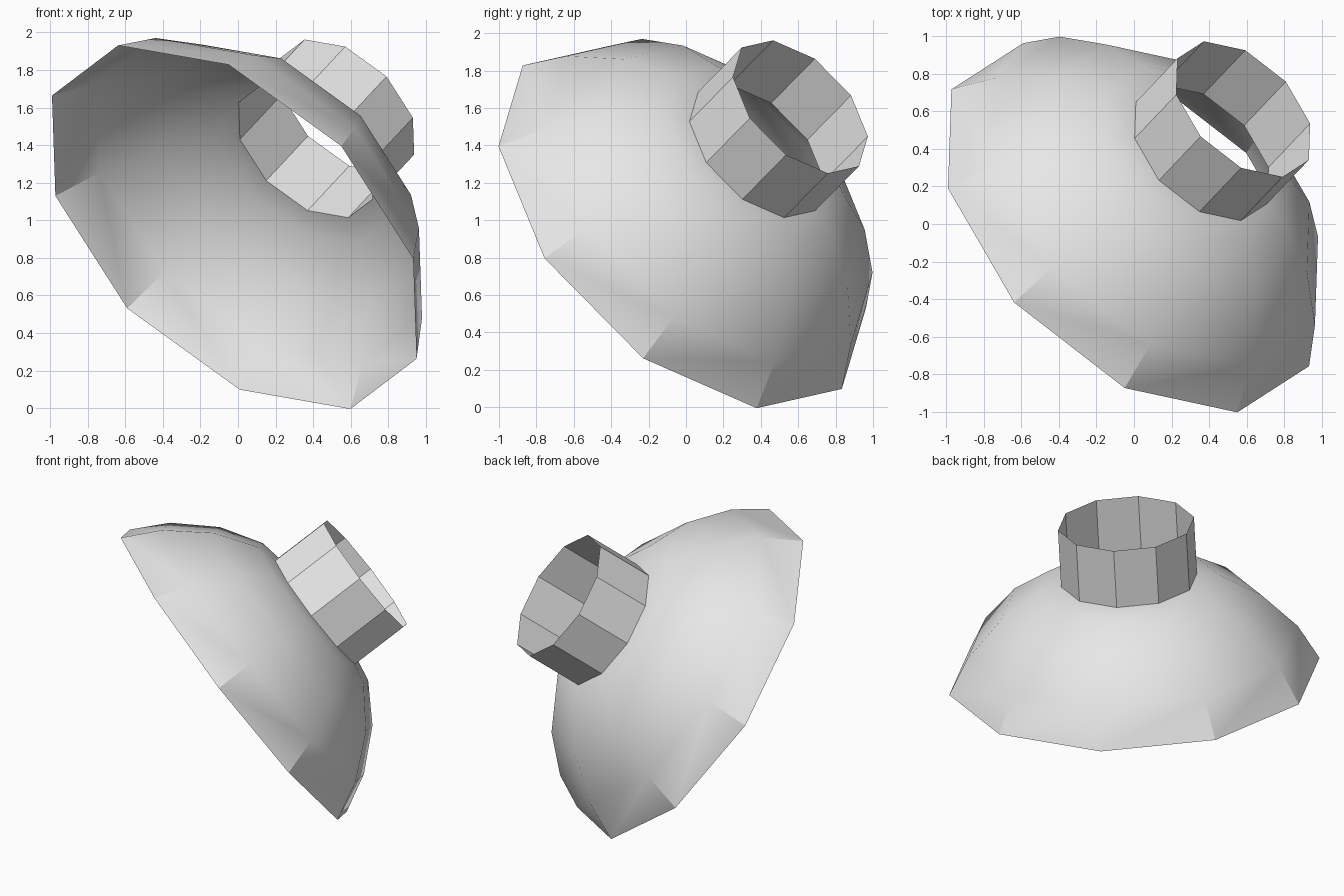
import bpy, bmesh, math
from mathutils import Matrix, Vector

if "Cube" in bpy.data.objects:
    bpy.data.objects.remove(bpy.data.objects["Cube"], do_unlink=True)

SIDES = 10

# Tilted frame: local z runs from the open rim out through the neck
axis = Vector((0.555, 0.583, 0.594)).normalized()
corner = Vector((0.62, 0.40, -0.965))
corner = (corner - axis * corner.dot(axis)).normalized()
frame = Matrix((corner, axis.cross(corner), axis)).transposed().to_4x4()
frame.translation = (-0.02, -0.02, 0.963)

grey = bpy.data.materials.new("light_grey")
grey.use_nodes = True
colour = (0.8, 0.8, 0.8, 1)
grey.diffuse_color = colour
grey.node_tree.nodes["Principled BSDF"].inputs["Base Color"].default_value = colour


def lathe(name, profile):
    """Open shell turned from (radius, height) points."""
    bm = bmesh.new()
    rings = []
    for r, h in profile:
        angles = [math.tau * i / SIDES for i in range(SIDES)]
        rings.append([bm.verts.new((r * math.cos(a), r * math.sin(a), h)) for a in angles])
    for low, high in zip(rings, rings[1:]):
        for i in range(SIDES):
            j = (i + 1) % SIDES
            bm.faces.new((low[i], low[j], high[j], high[i]))
    bm.transform(frame)
    mesh = bpy.data.meshes.new(name)
    bm.to_mesh(mesh)
    bm.free()
    mesh.materials.append(grey)
    obj = bpy.data.objects.new(name, mesh)
    bpy.context.collection.objects.link(obj)
    bpy.ops.object.select_all(action="DESELECT")
    obj.select_set(True)
    bpy.context.view_layer.objects.active = obj
    bpy.ops.object.shade_smooth_by_angle(angle=math.radians(30))
    return obj


# Wide domed shade, open at the rim and at the neck
lathe("shade_dome", [(1.215, 0), (1.085, 0.24), (0.855, 0.488), (0.59, 0.655), (0.446, 0.684)])

# Straight faceted tube, open at both ends
lathe("neck_tube", [(0.446, 0.684), (0.446, 1.084)])
